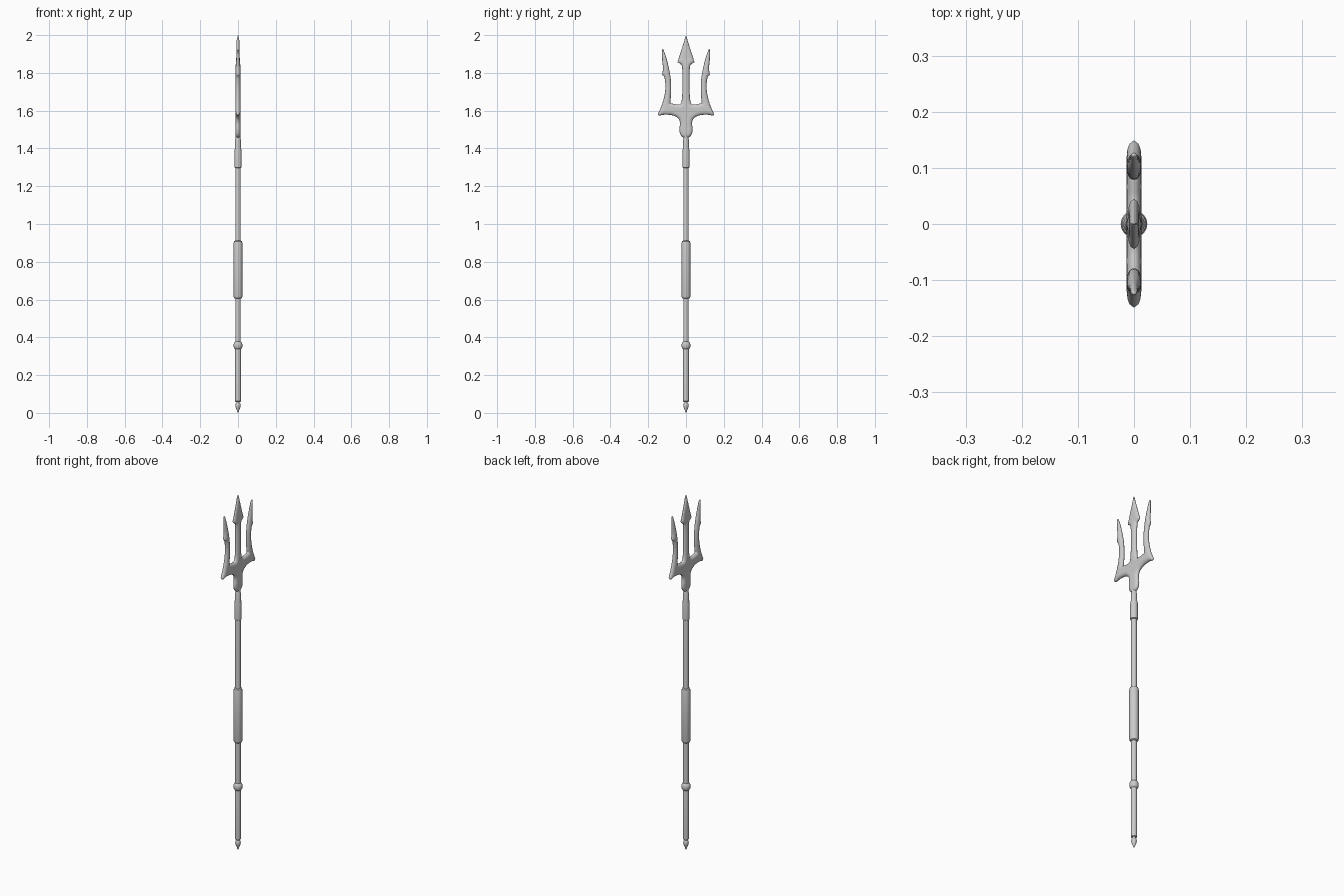
import bpy, bmesh, math
from mathutils import Vector
from mathutils.geometry import delaunay_2d_cdt

if "Cube" in bpy.data.objects:
    bpy.data.objects.remove(bpy.data.objects["Cube"])

def finish(name, bm, angle):
    bmesh.ops.recalc_face_normals(bm, faces=bm.faces)
    me = bpy.data.meshes.new(name)
    bm.to_mesh(me)
    bm.free()
    ob = bpy.data.objects.new(name, me)
    bpy.context.collection.objects.link(ob)
    bpy.ops.object.select_all(action='DESELECT')
    bpy.context.view_layer.objects.active = ob
    ob.select_set(True)
    bpy.ops.object.shade_smooth_by_angle(angle=math.radians(angle))
    return ob

def lathe(name, profile, sides=24):
    """Closed turned part from (radius, z) pairs."""
    bm = bmesh.new()
    rings = [[bm.verts.new((r * math.cos(2 * math.pi * i / sides),
                            r * math.sin(2 * math.pi * i / sides), z))
              for i in range(sides)] for r, z in profile]
    for a, b in zip(rings, rings[1:]):
        for i in range(sides):
            j = (i + 1) % sides
            bm.faces.new((a[i], a[j], b[j], b[i]))
    bm.faces.new(rings[0])
    bm.faces.new(rings[-1])
    return finish(name, bm, 35)

# Turned parts of the pole
lathe("shaft", [(.0142, .07), (.0142, 1.38), (.0125, 1.39), (.0125, 1.50)])
lathe("lower_sleeve", [(.012, .058), (.0152, .062), (.0152, .345), (.0142, .35)])
lathe("pommel", [(.001, 0), (.005, .01), (.012, .028), (.0142, .038),
                 (.0125, .048), (.009, .054), (.009, .065)])
lathe("ring", [(.013, .336), (.018, .339), (.022, .346), (.0235, .357),
               (.022, .368), (.018, .375), (.013, .378)])
lathe("grip", [(.015, .605), (.021, .609), (.0237, .619),
               (.0237, .896), (.021, .908), (.015, .912)])
lathe("collar", [(.0142, 1.297), (.0190, 1.30), (.0190, 1.388),
                 (.0160, 1.405), (.0150, 1.445), (.0125, 1.453)])

# Right half of the head outline, (y, z); runs meet at sharp corners
runs = [
    [(0, 2.0), (.02, 1.935), (.045, 1.857)],
    [(.045, 1.857), (.030, 1.847), (.022, 1.838), (.019, 1.80),
     (.019, 1.71), (.022, 1.66), (.029, 1.636), (.05, 1.633)],
    [(.05, 1.633), (.083, 1.639)],
    [(.083, 1.639), (.079, 1.70), (.081, 1.77), (.094, 1.84), (.107, 1.89), (.121, 1.925)],
    [(.121, 1.925), (.127, 1.92), (.126, 1.87), (.122, 1.825), (.126, 1.790)],
    [(.126, 1.790), (.114, 1.775), (.109, 1.73), (.114, 1.68), (.128, 1.63), (.149, 1.581)],
    [(.149, 1.581), (.143, 1.574), (.11, 1.579), (.07, 1.575), (.042, 1.560), (.032, 1.536),
     (.035, 1.500), (.03, 1.474), (.016, 1.459), (0, 1.454)],
]

def spline(pts, step=.006):
    """Catmull-Rom through the points, last one left out."""
    p = [Vector(q) for q in pts]
    p = [2 * p[0] - p[1]] + p + [2 * p[-1] - p[-2]]
    out = []
    for a, b, c, d in zip(p, p[1:], p[2:], p[3:]):
        n = max(2, round((c - b).length / step))
        for k in range(n):
            t = k / n
            out.append(b + .5 * t * (c - a) + t * t * (a - 2.5 * b + 2 * c - .5 * d)
                       + t ** 3 * (1.5 * b - .5 * a - 1.5 * c + .5 * d))
    return out

half = [v for r in runs for v in spline(r)]
outline = half + [Vector(runs[-1][-1])] + [Vector((-v.x, v.y)) for v in reversed(half[1:])]
N = len(outline)
segs = [(outline[i], outline[(i + 1) % N]) for i in range(N)]

def edge_dist(p):
    best = 9
    for a, b in segs:
        if (a - p).length < best + .02:
            d = b - a
            t = min(1, max(0, (p - a).dot(d) / d.length_squared))
            best = min(best, (a + d * t - p).length)
    return best

def inside(p):
    hit = False
    for a, b in segs:
        if (a.y > p.y) != (b.y > p.y):
            if p.x < a.x + (p.y - a.y) * (b.x - a.x) / (b.y - a.y):
                hit = not hit
    return hit

# Fill points: two rings close to the edge, then an even grid
fill = []
for i in range(N):
    d = (outline[(i + 1) % N] - outline[i - 1]).normalized()
    for off in (.0012, .004):
        p = outline[i] + Vector((d.y, -d.x)) * off
        if inside(p) and edge_dist(p) > off * .95:
            fill.append(p)
step = .006
for j in range(92):
    for i in range(-25, 26):
        p = Vector((i * step, 1.456 + j * step))
        if inside(p) and edge_dist(p) > .0065:
            fill.append(p)

verts, _, faces, *_ = delaunay_2d_cdt(outline + fill, [(i, (i + 1) % N) for i in range(N)],
                                      [], 1, 1e-6)

# Trident head: pillowed plate, rounded towards the edges
bm = bmesh.new()
front, back = [], []
for v in verts:
    d = edge_dist(v)
    t = min(1, d / .02)
    depth = .0130 * math.sqrt(max(0, 1 - (1 - t) ** 2))
    if v.y > 1.83:
        depth *= 1 - .3 * min(1, (v.y - 1.83) / .05)
    front.append(bm.verts.new((depth, v.x, v.y)))
    back.append(front[-1] if d < 1e-5 else bm.verts.new((-depth, v.x, v.y)))
for f in faces:
    for side in (front, back):
        vs = [side[i] for i in f]
        if not bm.faces.get(vs):
            bm.faces.new(vs)
bmesh.ops.delete(bm, geom=[v for v in bm.verts if not v.link_faces], context='VERTS')
finish("trident_head", bm, 60)
